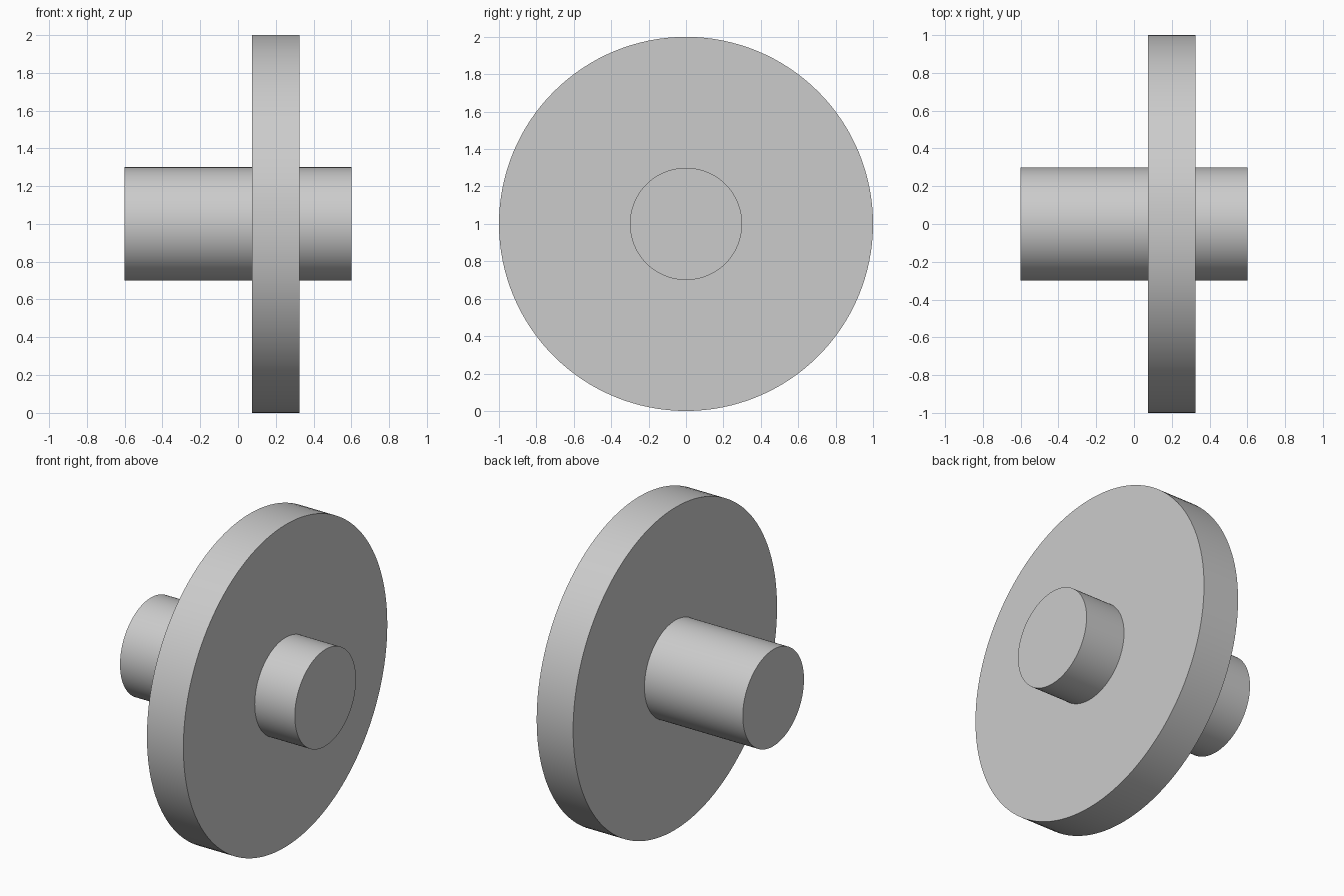
import bpy
import math

cube = bpy.data.objects.get("Cube")
if cube:
    bpy.data.objects.remove(cube, do_unlink=True)

# Single plain grey
grey = bpy.data.materials.new("plain_grey")
grey.use_nodes = True
colour = (0.6, 0.6, 0.6, 1)
grey.diffuse_color = colour
grey.node_tree.nodes["Principled BSDF"].inputs["Base Color"].default_value = colour

AXIS_HEIGHT = 1.0


def x_cylinder(name, radius, x_start, x_end):
    """Smooth cylinder lying along x between two positions."""
    bpy.ops.mesh.primitive_cylinder_add(
        vertices=128, radius=radius, depth=x_end - x_start,
        location=((x_start + x_end) / 2, 0, AXIS_HEIGHT),
        rotation=(0, math.pi / 2, 0))
    part = bpy.context.object
    part.name = name
    part.data.materials.append(grey)
    bpy.ops.object.shade_smooth_by_angle(angle=math.radians(30))
    return part


# Shaft runs right through the off-centre disc
x_cylinder("shaft", 0.3, -0.6, 0.6)
x_cylinder("disc", 1.0, 0.075, 0.325)
